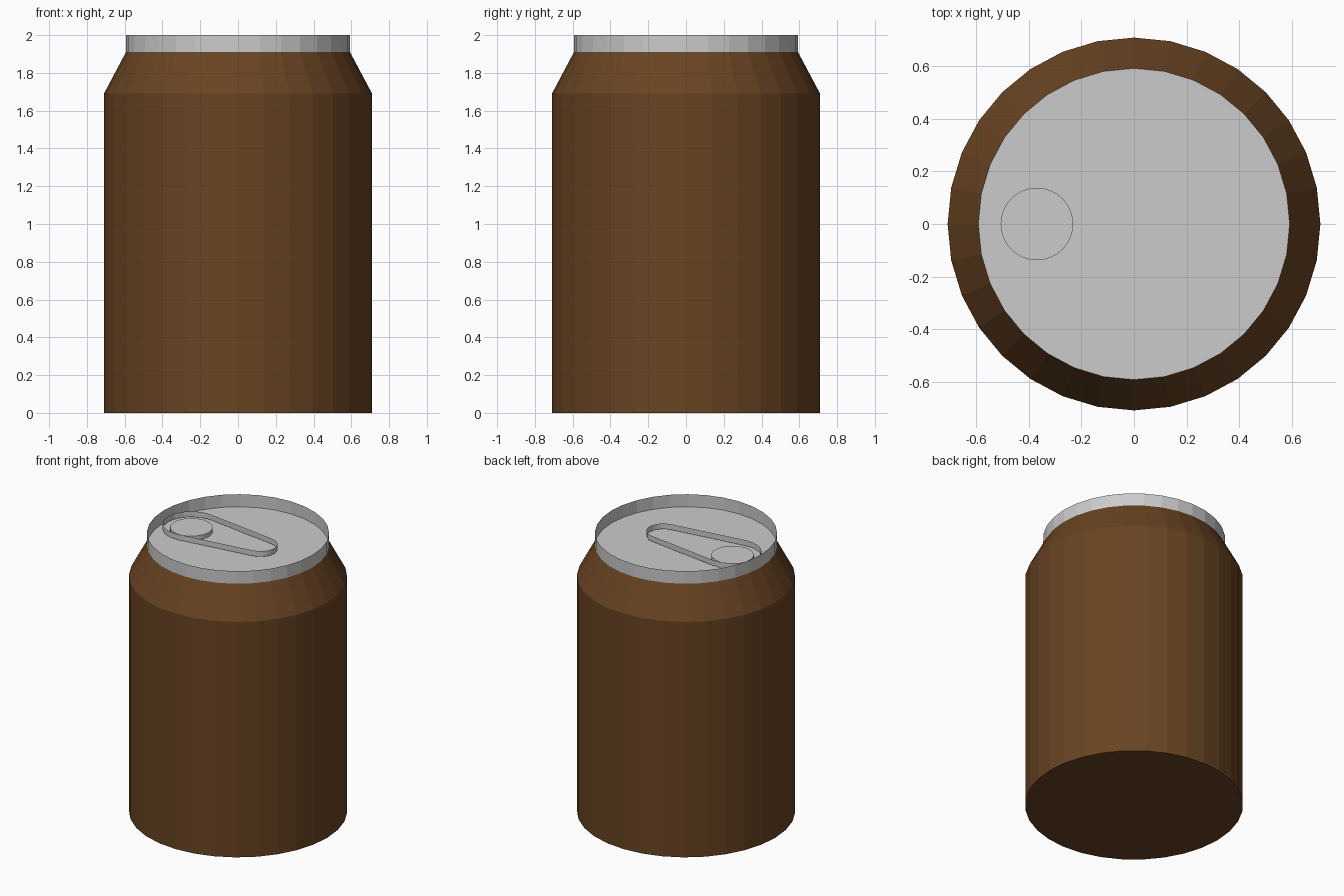
import bpy, bmesh
from math import cos, sin, pi, acos

if "Cube" in bpy.data.objects:
    bpy.data.objects.remove(bpy.data.objects["Cube"])

SIDES = 32


def ring(radius, n=SIDES, cx=0.0):
    return [(cx + radius * cos(2 * pi * i / n), radius * sin(2 * pi * i / n)) for i in range(n)]


def loft(name, sections, cap_bottom=False, cap_top=False, mat=None):
    """Join a stack of (outline, z) sections with side faces and optional caps."""
    bm = bmesh.new()
    loops = [[bm.verts.new((x, y, z)) for x, y in pts] for pts, z in sections]
    for low, high in zip(loops, loops[1:]):
        n = len(low)
        for i in range(n):
            j = (i + 1) % n
            bm.faces.new((low[i], low[j], high[j], high[i]))
    if cap_bottom:
        bm.faces.new(loops[0][::-1])
    if cap_top:
        bm.faces.new(loops[-1])
    mesh = bpy.data.meshes.new(name)
    bm.to_mesh(mesh)
    bm.free()
    obj = bpy.data.objects.new(name, mesh)
    bpy.context.collection.objects.link(obj)
    if mat:
        mesh.materials.append(mat)
    return obj


def tapered_slot(x1, r1, x2, r2, steps=10):
    """Outline of two round ends joined by tangent lines."""
    a = acos((r1 - r2) / (x2 - x1))
    small = [-a + 2 * a * i / steps for i in range(steps + 1)]
    big = [a + (2 * pi - 2 * a) * i / steps for i in range(steps + 1)]
    return ([(x2 + r2 * cos(t), r2 * sin(t)) for t in small]
            + [(x1 + r1 * cos(t), r1 * sin(t)) for t in big])


brown = bpy.data.materials.new("brown_paint")
brown.diffuse_color = (0.14, 0.057, 0.016, 1)
brown.use_nodes = True
brown.node_tree.nodes["Principled BSDF"].inputs["Base Color"].default_value = brown.diffuse_color

# Painted body with sloped shoulder and flat base
loft("can_body", [(ring(0.71), 0), (ring(0.71), 1.69), (ring(0.593), 1.91)],
     cap_bottom=True, mat=brown)

# Thin upright rim with the lid recessed at its foot
loft("lid_and_rim", [(ring(0.593), 1.91), (ring(0.593), 2.0)], cap_bottom=True)
lid = bpy.data.objects["lid_and_rim"].data
lid.polygons[len(lid.polygons) - 1].flip()  # lid faces up

# Thin-walled pull tab outline
tab = tapered_slot(-0.37, 0.188, 0.18, 0.11)
loft("pull_tab", [(tab, 1.927), (tab, 1.967)])

# Raised round button inside the wide end of the tab
button = ring(0.138, SIDES, -0.37)
loft("tab_button", [(button, 1.91), (button, 1.941)], cap_top=True)
